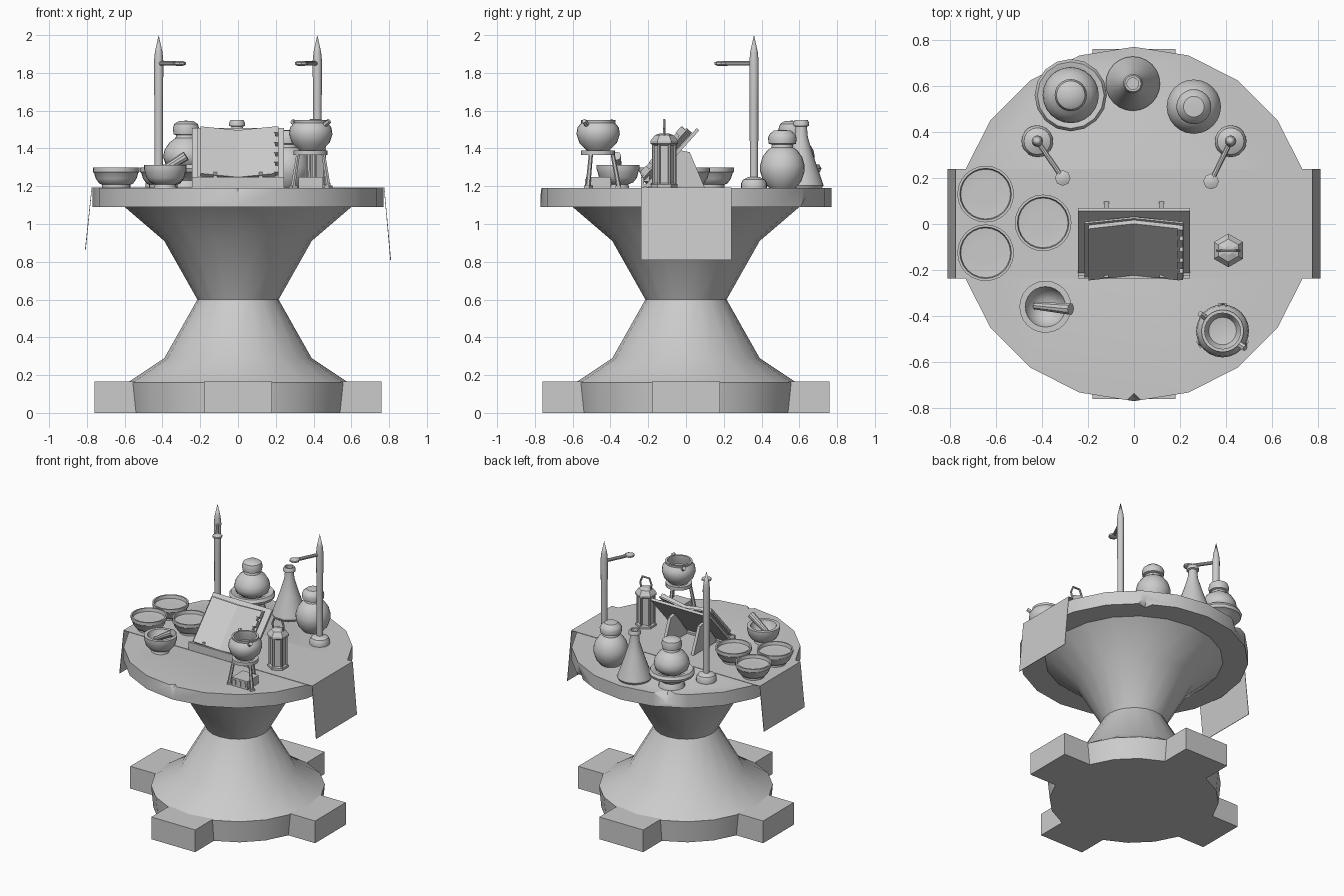
import bpy, bmesh, math
from mathutils import Vector, Matrix

if "Cube" in bpy.data.objects:
    bpy.data.objects.remove(bpy.data.objects["Cube"])

TOP = 1.19  # height of the table surface


def finish(name, bm, smooth=True):
    bmesh.ops.remove_doubles(bm, verts=bm.verts, dist=1e-5)
    bmesh.ops.recalc_face_normals(bm, faces=bm.faces)
    me = bpy.data.meshes.new(name)
    bm.to_mesh(me)
    bm.free()
    ob = bpy.data.objects.new(name, me)
    bpy.context.collection.objects.link(ob)
    bpy.ops.object.select_all(action='DESELECT')
    ob.select_set(True)
    bpy.context.view_layer.objects.active = ob
    if smooth:
        bpy.ops.object.shade_smooth_by_angle(angle=math.radians(35))
    return ob


def lathe(name, prof, x=0, y=0, z=0, n=20, phase=0, smooth=True):
    bm = bmesh.new()
    rings = [[bm.verts.new((x + r * math.cos(phase + i * math.tau / n),
                            y + r * math.sin(phase + i * math.tau / n), z + h))
              for i in range(n)] for r, h in prof]
    for a, b in zip(rings, rings[1:]):
        for i in range(n):
            j = (i + 1) % n
            bm.faces.new((a[i], a[j], b[j], b[i]))
    for ring, (r, h) in ((rings[0], prof[0]), (rings[-1], prof[-1])):
        if r > 0:
            bm.faces.new(ring)
    bmesh.ops.dissolve_degenerate(bm, dist=1e-6, edges=bm.edges)
    return finish(name, bm, smooth)


def box(name, size, loc, rot=None):
    bm = bmesh.new()
    m = Matrix.Translation(loc) @ (rot or Matrix()) @ Matrix.Diagonal((*size, 1))
    bmesh.ops.create_cube(bm, size=1, matrix=m)
    return finish(name, bm, False)


def rod(name, a, b, r1, r2, n=10):
    a, b = Vector(a), Vector(b)
    d = b - a
    bm = bmesh.new()
    m = Matrix.Translation((a + b) / 2) @ d.to_track_quat('Z', 'Y').to_matrix().to_4x4()
    bmesh.ops.create_cone(bm, cap_ends=True, segments=n, radius1=r1, radius2=r2,
                          depth=d.length, matrix=m)
    return finish(name, bm)


def prism(name, pts, vec):
    """Polygon pushed along a vector."""
    bm = bmesh.new()
    f = bm.faces.new([bm.verts.new(p) for p in pts])
    g = bmesh.ops.extrude_face_region(bm, geom=[f])['geom']
    bmesh.ops.translate(bm, vec=vec, verts=[e for e in g if isinstance(e, bmesh.types.BMVert)])
    return finish(name, bm, False)


# Table: hourglass pedestal, four feet, round top with chipped rim
lathe("pedestal", [(.57, 0), (.585, .16), (.39, .29), (.215, .6), (.39, .91), (.6, 1.09)])
for i in range(4):
    r = Matrix.Rotation(i * math.pi / 2, 4, 'Z')
    box("foot", (.36, .3, .165), r @ Vector((0, -.61, .0825)), r)
table = lathe("table_top", [(.77, 1.09), (.77, TOP)])
for ang, h, r in ((-90, TOP + .01, .05), (56, 1.09, .06), (115, TOP + .01, .09)):
    a = math.radians(ang)
    c = lathe("chip_cutter", [(0, -r), (r, 0), (0, r)], .775 * math.cos(a), .775 * math.sin(a), h, 4, a)
    c.hide_render = True
    c.hide_set(True)
    m = table.modifiers.new("chip", 'BOOLEAN')
    m.operation, m.object, m.solver = 'DIFFERENCE', c, 'EXACT'

# Runner cloth hanging over both sides
bm = bmesh.new()
path = [(-.81, .865), (-.775, 1.194), (.775, 1.194), (.81, .81)]
rows = [[bm.verts.new((x, y, z)) for x, z in path] for y in (-.237, .24)]
for i in range(3):
    bm.faces.new((rows[0][i], rows[0][i + 1], rows[1][i + 1], rows[1][i]))
cloth = finish("runner_cloth", bm, False)
cloth.modifiers.new("thickness", 'SOLIDIFY').thickness = .004

# Tall candles with side arms
for x, tx, ty in ((-.42, -.31, .2), (.42, .335, .185)):
    lathe("candle_base", [(.069, 0), (.069, .025), (.058, .045), (.03, .058), (.022, .06)], x, .36, TOP)
    lathe("candle", [(.022, .05), (.023, .45), (.025, .67), (.02, .72), (0, .81)], x, .36, TOP, 12)
    rod("candle_arm", (x, .36, 1.85), (tx, ty, 1.85), .012, .012)
    lathe("arm_tip", [(.015, -.014), (.034, -.006), (.034, .006), (.015, .014)], tx, ty, 1.85, 8)

# Squat jar in a footed dish
lathe("dish", [(.09, 0), (.085, .02), (.075, .04), (.1, .07), (.15, .085), (.157, .105),
               (.145, .125), (.11, .12), (.08, .1)], -.275, .56, TOP, 16)
lathe("squat_jar", [(.07, .1), (.11, .13), (.122, .165), (.115, .2), (.09, .24), (.056, .265),
                    (.052, .28), (.066, .285), (.07, .315), (.062, .34), (.038, .355), (0, .357)],
      -.275, .56, TOP, 24)
# Conical flask
lathe("flask", [(.11, 0), (.118, .015), (.11, .04), (.065, .17), (.035, .27), (.03, .325),
                (.042, .33), (.042, .345), (.035, .36), (.025, .36), (.025, .3), (0, .3)],
      -.005, .61, TOP, 24)
# Round jar with cap
lathe("round_jar", [(.07, 0), (.1, .035), (.117, .085), (.118, .12), (.105, .165), (.08, .2),
                    (.058, .215), (.055, .23), (.072, .235), (.076, .265), (.068, .285),
                    (.045, .305), (0, .308)], .26, .51, TOP, 24)

# Three filled bowls
for x, y in ((-.645, .13), (-.645, -.125), (-.395, .005)):
    lathe("bowl", [(.075, 0), (.075, .018), (.09, .025), (.108, .05), (.117, .08), (.123, .085),
                   (.123, .108), (.112, .108), (.108, .085), (.05, .08), (0, .085)], x, y, TOP, 24)

# Mortar and pestle
lathe("mortar", [(.06, 0), (.055, .02), (.08, .03), (.1, .055), (.108, .085), (.113, .1), (.113, .123),
                 (.088, .123), (.075, .08), (.04, .05), (0, .042)], -.385, -.36, TOP, 24)
rod("pestle", (-.43, -.355, 1.265), (-.275, -.37, 1.36), .017, .026)

# Tilted lectern: board, ledge, props, pegs
tilt = Matrix.Rotation(math.radians(48), 4, 'X')
base = Matrix.Translation((0, -.215, 1.2)) @ tilt
box("lectern_board", (.485, .41, .018), base @ Vector((0, .205, -.005)), tilt)
box("lectern_ledge", (.485, .014, .055), (0, -.23, 1.222))
box("lectern_shelf", (.485, .07, .014), (0, -.2, 1.202))
for x in (-.12, .12):
    prism("lectern_prop", [(x - .011, -.19, TOP), (x - .011, .1, TOP), (x - .011, .02, 1.38),
                           (x - .011, -.03, 1.39)], (.022, 0, 0))
    box("page_peg", (.02, .04, .05), (x, -.212, 1.25))
# Open book: cover and page block in a shallow V, with edge clasps
for nm, hw, lo, th, v0, v1 in (("book_cover", .215, .006, .01, .02, .375),
                               ("book_pages", .198, .016, .022, .03, .365)):
    s = [(-hw, lo + .03), (0, lo), (hw, lo + .03), (hw, lo + .03 + th), (0, lo + th), (-hw, lo + .03 + th)]
    prism(nm, [base @ Vector((x, v0, w)) for x, w in s], tilt @ Vector((0, v1 - v0, 0)))
for v in (.06, .13, .2, .27, .34):
    box("book_clasp", (.024, .045, .026), base @ Vector((.202, v, .058)), tilt)

# Six-sided lantern with a loop handle
lx, ly = .41, -.115
lathe("lantern", [(.07, 0), (.07, .02), (.055, .026), (.055, .225), (.073, .235), (.073, .25), (.05, .28),
                  (.02, .29)], lx, ly, TOP, 6, math.pi / 2, False)
pts = [(-.035, .265), (-.047, .315), (-.028, .36), (.028, .36), (.047, .315), (.035, .265)]
for (a, b), (c, d) in zip(pts, pts[1:]):
    rod("lantern_handle", (lx + a, ly, TOP + b), (lx + c, ly, TOP + d), .007, .007, 6)
for i in range(6):
    a = math.pi / 2 + i * math.pi / 3
    p = Vector((lx + .056 * math.cos(a), ly + .056 * math.sin(a), TOP))
    rod("lantern_post", p, p + Vector((0, 0, .235)), .008, .008, 6)

# Cauldron on a tripod over a small burner
cx, cy = .385, -.465
lathe("cauldron", [(0, .19), (.06, .2), (.1, .24), (.115, .285), (.11, .32), (.09, .345), (.092, .36),
                   (.078, .36), (.078, .34), (.09, .29), (.06, .23), (0, .22)], cx, cy, TOP, 24)
lathe("tripod_ring", [(.065, .175), (.09, .175), (.09, .2), (.065, .2), (.065, .175)], cx, cy, TOP, 20)
for i in range(3):
    a = math.pi / 2 + i * math.tau / 3
    d = Vector((math.cos(a), math.sin(a), 0))
    c = Vector((cx, cy, TOP))
    rod("tripod_leg", c + d * .11, c + d * .075 + Vector((0, 0, .19)), .013, .011, 6)
    box("leg_foot", (.03, .035, .014), c + d * .107 + Vector((0, 0, .007)), Matrix.Rotation(a, 4, 'Z'))
for s in (-1, 1):
    rod("cauldron_lug", (cx + s * .07, cy - s * .055, 1.52), (cx + s * .098, cy - s * .075, 1.545), .014, .014, 6)
box("burner", (.13, .13, .06), (cx, cy, TOP + .03))
for i in (-1, 0, 1):
    box("burner_bar", (.02, .14, .035), (cx + i * .04, cy, TOP + .03))
